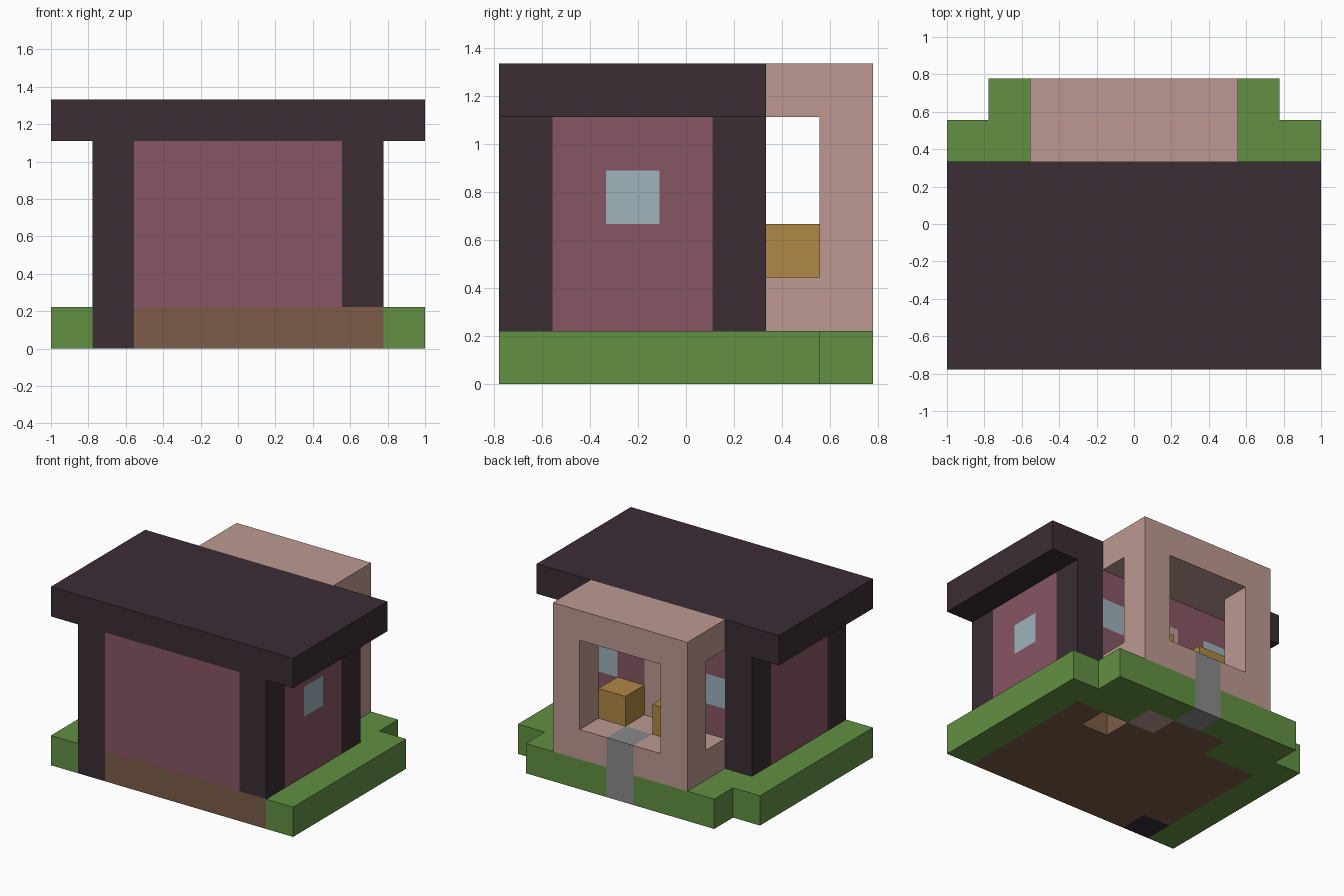
import bpy
import bmesh
from mathutils import Vector

if "Cube" in bpy.data.objects:
    bpy.data.objects.remove(bpy.data.objects["Cube"], do_unlink=True)

U = 2 / 9                                  # block size
ORIGIN = Vector((-1, -3.5 * U, 0))


def material(name, rgb):
    """Flat material from 0-255 display values, stored as linear."""
    lin = [((c / 255 + 0.055) / 1.055) ** 2.4 for c in rgb]
    mat = bpy.data.materials.new(name)
    mat.use_nodes = True
    mat.diffuse_color = (*lin, 1)
    bsdf = mat.node_tree.nodes["Principled BSDF"]
    bsdf.inputs["Base Color"].default_value = (*lin, 1)
    bsdf.inputs["Roughness"].default_value = 0.9
    return mat


GRASS = material("grass green", (98, 144, 66))
EARTH = material("earth brown", (125, 92, 72))
DARK = material("dark timber", (59, 45, 53))
PLUM = material("plum plaster", (135, 86, 100))
CLAY = material("pale clay", (190, 153, 146))
GLASS = material("window blue", (157, 179, 187))
OCHRE = material("ochre wood", (176, 136, 70))
STONE = material("stone grey", (138, 138, 140))

blocks = {}                                # (i, j, k) -> part name
colours = {}                               # part name -> material


def fill(name, mat, xs, ys, zs):
    """Fill an inclusive range of blocks; later fills replace earlier ones."""
    if mat:
        colours[name] = mat
    for i in range(xs[0], xs[-1] + 1):
        for j in range(ys[0], ys[-1] + 1):
            for k in range(zs[0], zs[-1] + 1):
                if mat:
                    blocks[i, j, k] = name
                else:
                    blocks.pop((i, j, k), None)


# Ground: lawn with a narrower back strip, earth under the house
fill("lawn", GRASS, (0, 8), (0, 5), (0,))
fill("lawn", GRASS, (1, 7), (6,), (0,))
fill("house_floor", EARTH, (1, 7), (0, 4), (0,))
fill("house_floor", EARTH, (3, 4), (5,), (0,))
fill("floor_gap", None, (6,), (4,), (0,))

# House: hollow walls, corner posts, overhanging roof
fill("walls", PLUM, (1, 7), (0, 4), (1, 4))
fill("hollow", None, (2, 6), (1, 3), (1, 4))
for i in (1, 7):
    for j in (0, 4):
        fill("corner_posts", DARK, (i,), (j,), (1, 4))
fill("corner_posts", DARK, (1,), (0,), (0,))
fill("roof", DARK, (0, 8), (0, 4), (5,))

# Windows on the left side and the back, and the back door
fill("side_window", GLASS, (7,), (2,), (3,))
for i in (2, 6):
    fill("back_windows", GLASS, (i,), (4,), (3,))
fill("door", CLAY, (4,), (4,), (1, 3))

# Porch: solid frame with a tunnel from side to side and a back opening
fill("porch", CLAY, (2, 6), (5, 6), (1, 5))
fill("tunnel", None, (2, 6), (5,), (2, 4))
fill("opening", None, (3, 5), (6,), (2, 4))
fill("porch", CLAY, (5,), (5,), (0,))

# Stools either side of the door, and the step below the opening
for i in (3, 5):
    fill("stools", OCHRE, (i,), (5,), (2,))
fill("step", STONE, (4,), (6,), (0, 1))


def build(name):
    """Skin the exposed sides of one part's blocks."""
    bm = bmesh.new()
    for cell in [c for c, part in blocks.items() if part == name]:
        for axis in range(3):
            for side in (0, 1):
                step = [0, 0, 0]
                step[axis] = 2 * side - 1
                if tuple(c + s for c, s in zip(cell, step)) in blocks:
                    continue
                ring = []
                for a, b in ((0, 0), (1, 0), (1, 1), (0, 1)):
                    p = Vector(cell)
                    p[axis] += side
                    p[(axis + 1) % 3] += a
                    p[(axis + 2) % 3] += b
                    ring.append(bm.verts.new(ORIGIN + p * U))
                bm.faces.new(ring if side else ring[::-1])
    bmesh.ops.remove_doubles(bm, verts=bm.verts, dist=U / 100)
    bmesh.ops.dissolve_limit(bm, angle_limit=0.01, verts=bm.verts, edges=bm.edges)
    mesh = bpy.data.meshes.new(name)
    bm.to_mesh(mesh)
    bm.free()
    mesh.materials.append(colours[name])
    bpy.context.collection.objects.link(bpy.data.objects.new(name, mesh))


for part in colours:
    build(part)
